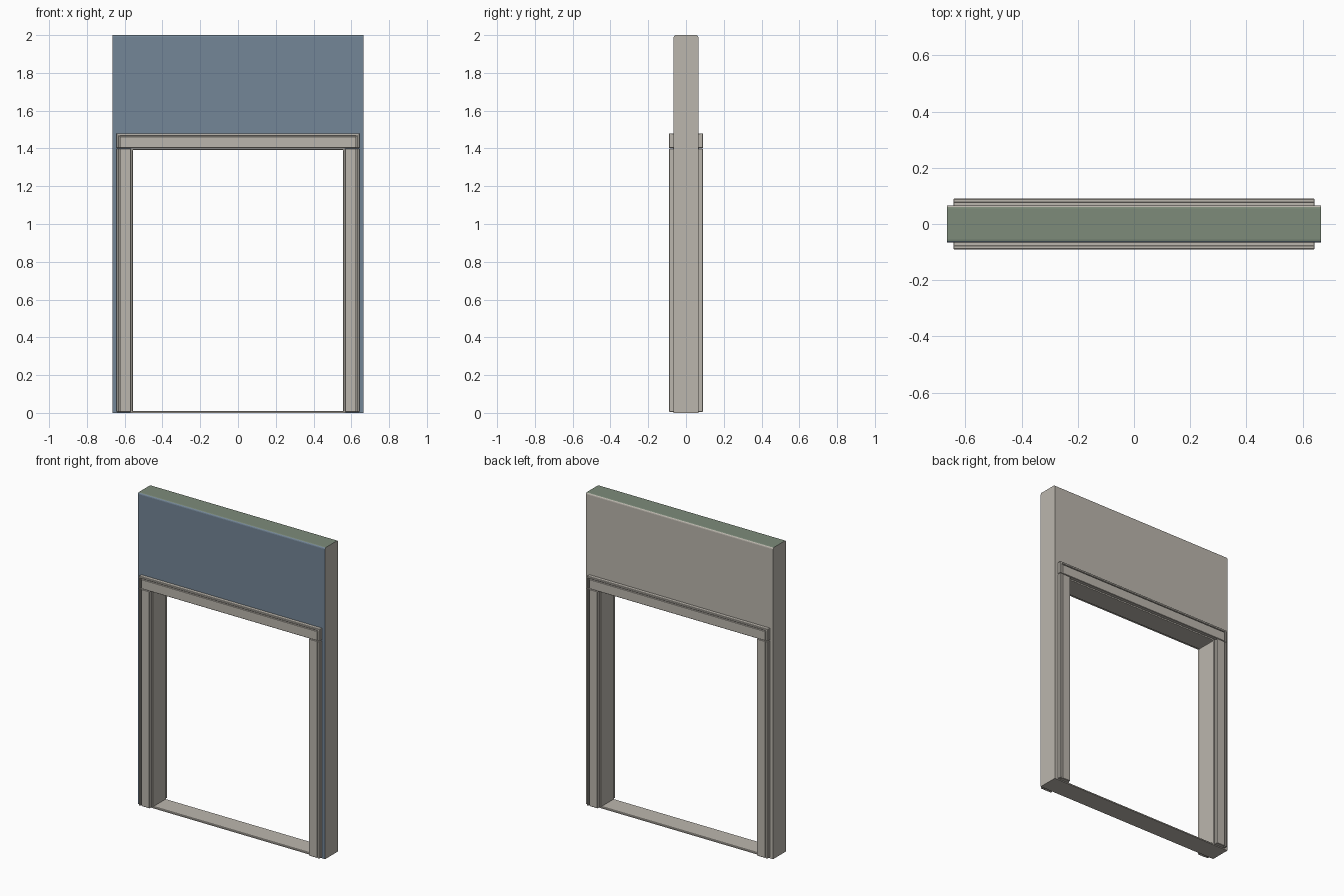
import bpy
import bmesh

cube = bpy.data.objects.get("Cube")
if cube:
    bpy.data.objects.remove(cube, do_unlink=True)


def material(name, rgb):
    m = bpy.data.materials.new(name)
    m.use_nodes = True
    color = (*rgb, 1)
    m.diffuse_color = color
    m.node_tree.nodes["Principled BSDF"].inputs["Base Color"].default_value = color
    return m


GREIGE = material("warm grey", (0.50, 0.47, 0.42))
BLUE = material("slate blue", (0.175, 0.24, 0.31))
GREEN = material("sage green", (0.205, 0.26, 0.195))

HALF_W, HALF_D, HEIGHT = 0.665, 0.065, 2.0
OPEN_X, OPEN_Z = 0.57, 1.405      # rough opening in the wall
LIN_X, LIN_Z = 0.557, 1.392       # clear opening inside the lining
CASE_X, CASE_Z = 0.643, 1.48      # outer limits of the casing
BASE = 0.006                      # casing stops just above the floor


def finish(bm, name, mats=(GREIGE,)):
    bmesh.ops.recalc_face_normals(bm, faces=bm.faces[:])
    mesh = bpy.data.meshes.new(name)
    bm.to_mesh(mesh)
    bm.free()
    for m in mats:
        mesh.materials.append(m)
    obj = bpy.data.objects.new(name, mesh)
    bpy.context.collection.objects.link(obj)
    return obj


def prism(bm, outline, along, start, end):
    """Extrude a 2D outline along x, y or z."""
    place = {"x": lambda a, b, t: (t, a, b),
             "y": lambda a, b, t: (a, t, b),
             "z": lambda a, b, t: (a, b, t)}[along]
    face = bm.faces.new([bm.verts.new(place(a, b, start)) for a, b in outline])
    new = bmesh.ops.extrude_face_region(bm, geom=[face])["geom"]
    verts = [v for v in new if isinstance(v, bmesh.types.BMVert)]
    step = place(0, 0, end - start)
    bmesh.ops.translate(bm, verts=verts, vec=step)


def add_bevel(obj, width, segments=2):
    mod = obj.modifiers.new("soft edges", "BEVEL")
    mod.width, mod.segments = width, segments
    mod.limit_method = "ANGLE"
    return mod


# Wall panel with doorway: blue front, green top, grey elsewhere
bm = bmesh.new()
prism(bm, [(-HALF_W, 0), (-HALF_W, HEIGHT), (HALF_W, HEIGHT), (HALF_W, 0),
           (OPEN_X, 0), (OPEN_X, OPEN_Z), (-OPEN_X, OPEN_Z), (-OPEN_X, 0)],
      "y", -HALF_D, HALF_D)
top_edges = [e for e in bm.edges
             if all(v.co.z > HEIGHT - 0.001 for v in e.verts)
             and abs(e.verts[0].co.y - e.verts[1].co.y) < 0.001]
bmesh.ops.bevel(bm, geom=top_edges, offset=0.01, segments=3, profile=0.5,
                affect="EDGES")
bmesh.ops.recalc_face_normals(bm, faces=bm.faces[:])
for f in bm.faces:
    f.normal_update()
    if f.normal.z > 0.9 and f.calc_center_median().z > 1.9:
        f.material_index = 2
    elif f.normal.y < -0.5:
        f.material_index = 1
finish(bm, "wall", (GREIGE, BLUE, GREEN))

# Lining of the opening: two jambs, a head and a threshold
bm = bmesh.new()
prism(bm, [(-OPEN_X, 0), (-OPEN_X, OPEN_Z), (OPEN_X, OPEN_Z), (OPEN_X, 0),
           (LIN_X, 0), (LIN_X, LIN_Z), (-LIN_X, LIN_Z), (-LIN_X, 0)],
      "y", -HALF_D - 0.003, HALF_D + 0.003)
add_bevel(finish(bm, "door_lining"), 0.005)

bm = bmesh.new()
prism(bm, [(-HALF_D, 0), (HALF_D, 0), (HALF_D, 0.007), (HALF_D - 0.004, 0.011),
           (0.004 - HALF_D, 0.011), (-HALF_D, 0.007)], "x", -OPEN_X, OPEN_X)
finish(bm, "threshold")


def box(bm, x, y, z):
    prism(bm, [(x[0], z[0]), (x[1], z[0]), (x[1], z[1]), (x[0], z[1])],
          "y", *sorted(y))


# Casing on both wall faces: backing, flat face and raised outer bead
INNER, FACE, BEAD = 0.566, 0.626, 0.630
JOINT = 1.402
for side, label in ((-1, "front"), (1, "back")):
    back = (side * (HALF_D - 0.005), side * 0.080)
    face = (side * 0.076, side * 0.090)

    for mirror, hand in ((1, "left"), (-1, "right")):
        def span(a, b):
            return sorted((mirror * a, mirror * b))

        bm = bmesh.new()
        box(bm, span(INNER, CASE_X - 0.001), back, (BASE, JOINT - 0.003))
        box(bm, span(INNER, FACE), face, (BASE, JOINT - 0.003))
        box(bm, span(BEAD, CASE_X), face, (BASE, JOINT - 0.003))
        add_bevel(finish(bm, f"{label}_{hand}_casing"), 0.002, 1)

    bm = bmesh.new()
    box(bm, (0.001 - CASE_X, CASE_X - 0.001), back, (JOINT, CASE_Z - 0.001))
    box(bm, (-FACE, FACE), face, (JOINT, CASE_Z - 0.017))
    prism(bm, [(-CASE_X, JOINT), (-CASE_X, CASE_Z), (CASE_X, CASE_Z),
               (CASE_X, JOINT), (BEAD, JOINT), (BEAD, CASE_Z - 0.013),
               (-BEAD, CASE_Z - 0.013), (-BEAD, JOINT)], "y", *sorted(face))
    add_bevel(finish(bm, f"{label}_header_casing"), 0.002, 1)
